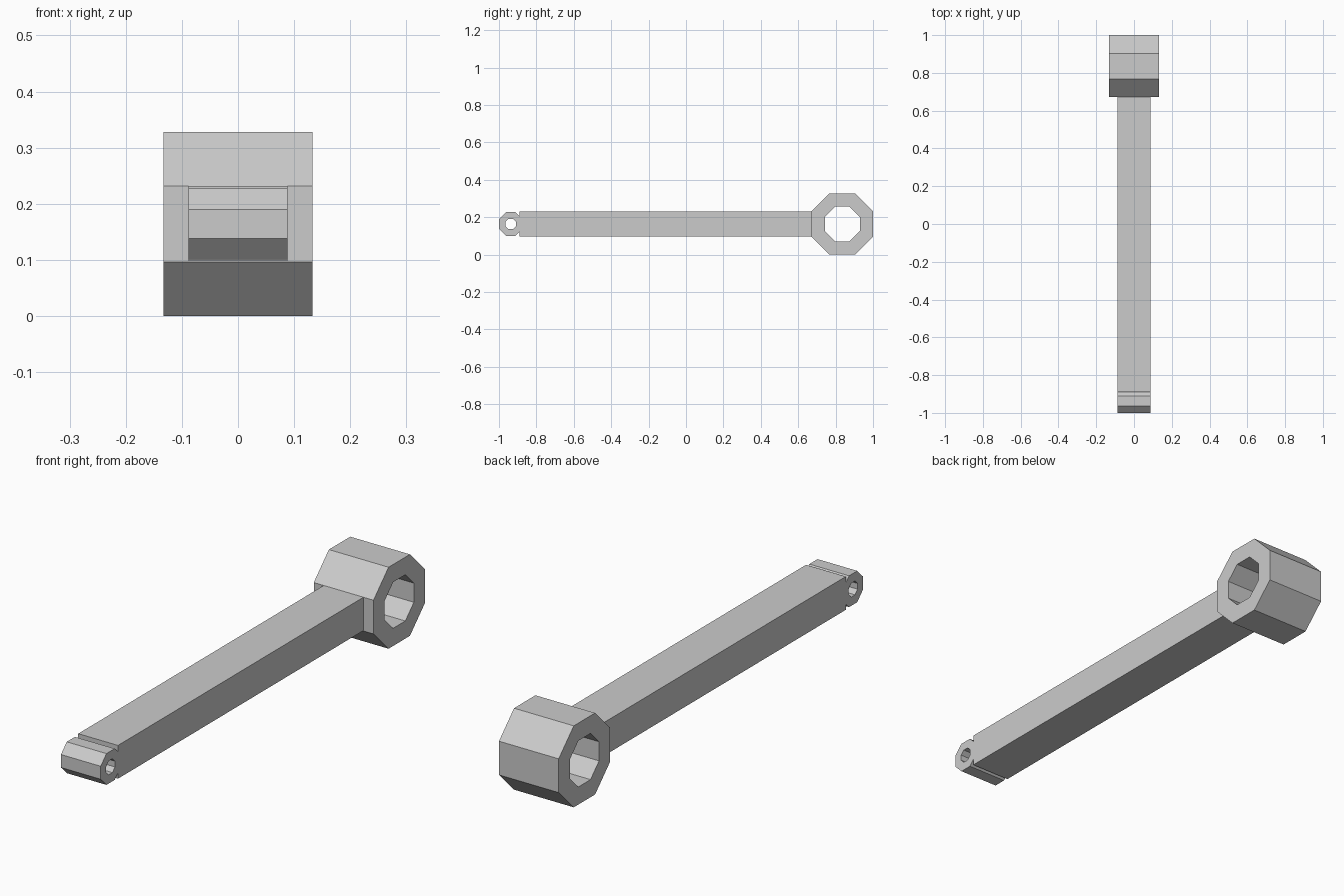
import bpy, bmesh, math

if "Cube" in bpy.data.objects:
    bpy.data.objects.remove(bpy.data.objects["Cube"])

grey = bpy.data.materials.new("light grey")
grey.diffuse_color = (0.6, 0.6, 0.6, 1)
grey.use_nodes = True
grey.node_tree.nodes["Principled BSDF"].inputs["Base Color"].default_value = grey.diffuse_color
MID_Z = 0.164


def finish(name, bm):
    bmesh.ops.recalc_face_normals(bm, faces=bm.faces[:])
    mesh = bpy.data.meshes.new(name)
    bm.to_mesh(mesh)
    bm.free()
    mesh.materials.append(grey)
    obj = bpy.data.objects.new(name, mesh)
    bpy.context.collection.objects.link(obj)
    return obj


def octagon_ring(name, y, outer, inner, half_width):
    """Octagonal sleeve along x; outer and inner are centre-to-flat distances."""
    bm = bmesh.new()
    loops = []
    for apothem, x in ((outer, -half_width), (outer, half_width),
                       (inner, half_width), (inner, -half_width)):
        r = apothem / math.cos(math.pi / 8)
        angles = [math.pi / 8 + i * math.pi / 4 for i in range(8)]
        loops.append([bm.verts.new((x, y + r * math.cos(a), MID_Z + r * math.sin(a)))
                      for a in angles])
    for k in range(4):
        a, b = loops[k], loops[(k + 1) % 4]
        for i in range(8):
            j = (i + 1) % 8
            bm.faces.new((a[i], a[j], b[j], b[i]))
    return finish(name, bm)


# Large socket ring at the back and small pin eye at the front
octagon_ring("large_ring", 0.836, 0.164, 0.093, 0.133)
octagon_ring("small_eye", -0.937, 0.063, 0.028, 0.0885)

# Straight bar joining them
bm = bmesh.new()
bmesh.ops.create_cube(bm, size=1)
y0, y1 = -0.89, 0.673
for v in bm.verts:
    v.co = (v.co.x * 0.177, (y0 + y1) / 2 + v.co.y * (y1 - y0), MID_Z + 0.001 + v.co.z * 0.134)
finish("bar", bm)
